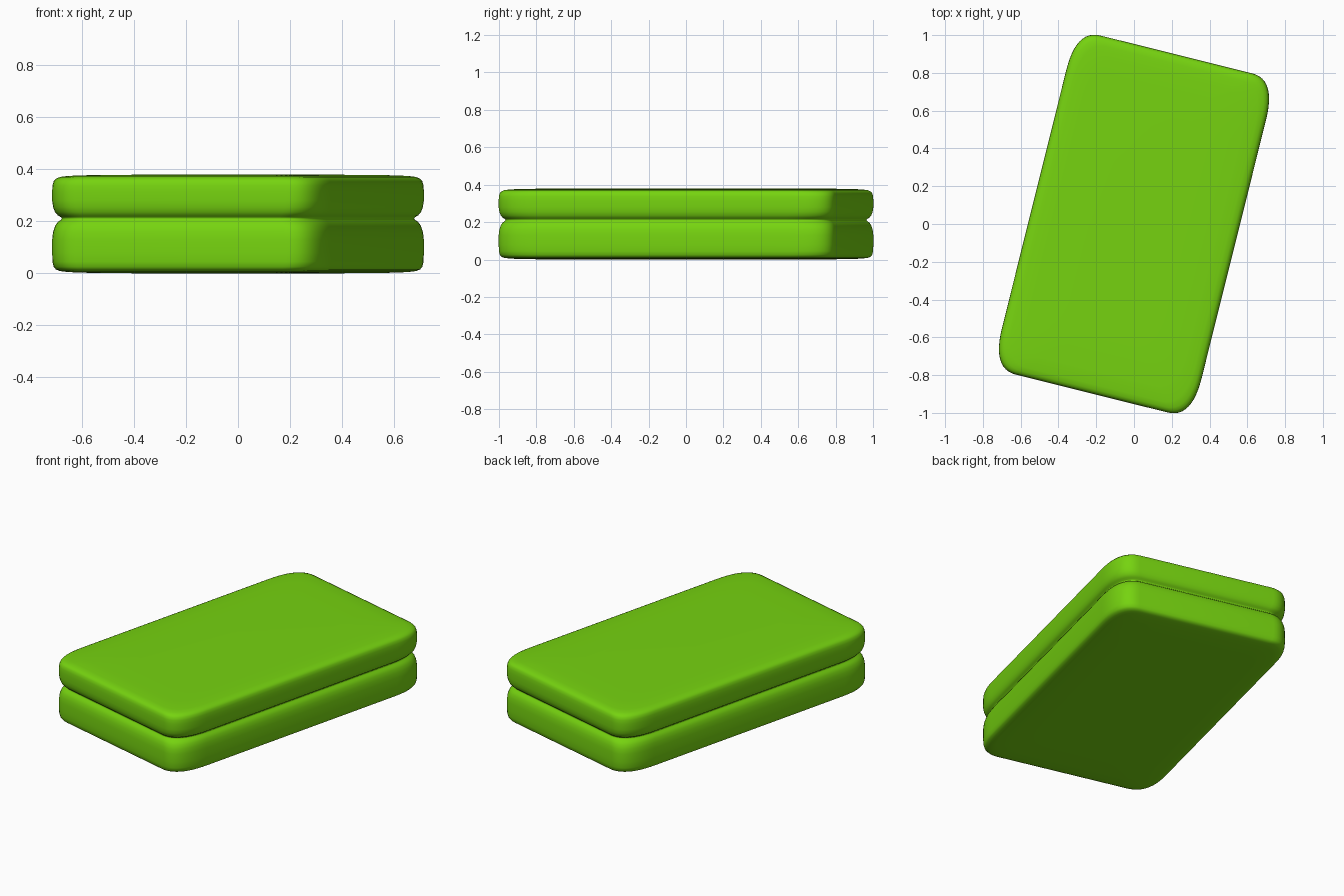
import bpy, bmesh
from math import radians
from mathutils import Matrix

if "Cube" in bpy.data.objects:
    bpy.data.objects.remove(bpy.data.objects["Cube"])

W, L = 0.545, 0.925      # half width and half length
A, B = 0.13, 0.22        # corner reach along the short and long sides
STEPS = 12


def outline(inset):
    """Rounded rectangle, counter-clockwise, with softly elongated corners."""
    w, l = W - inset, L - inset
    corner = []
    for i in range(STEPS + 1):
        t = i / STEPS
        corner.append((w - A * t * t, l - B * (1 - t) ** 2))
    flip = [(-x, y) for x, y in reversed(corner)]
    half = corner + flip
    return half + [(-x, -y) for x, y in half]


# Side profile: (inset, height), with a pinched groove between the two layers
profile = [
    (0.30, 0.0), (0.12, 0.002), (0.05, 0.005), (0.025, 0.009), (0.012, 0.015),
    (0.005, 0.025), (0.001, 0.045), (0.0, 0.08), (0.0, 0.13), (0.003, 0.16),
    (0.009, 0.182), (0.018, 0.198), (0.027, 0.205), (0.031, 0.211),
    (0.027, 0.217), (0.018, 0.223), (0.009, 0.236), (0.003, 0.255),
    (0.0, 0.28), (0.0, 0.315), (0.001, 0.338), (0.005, 0.355),
    (0.012, 0.364), (0.025, 0.371), (0.05, 0.375), (0.12, 0.378), (0.30, 0.38),
]

# Two-layer padded slab, lofted through the profile
bm = bmesh.new()
rings = [[bm.verts.new((x, y, z)) for x, y in outline(d)] for d, z in profile]
n = len(rings[0])
for low, high in zip(rings, rings[1:]):
    for i in range(n):
        j = (i + 1) % n
        bm.faces.new((low[i], low[j], high[j], high[i]))
bm.faces.new(list(reversed(rings[0])))
bm.faces.new(rings[-1])
for f in bm.faces:
    f.smooth = True
bm.transform(Matrix.Rotation(radians(-14), 4, 'Z'))
bmesh.ops.recalc_face_normals(bm, faces=bm.faces)

mesh = bpy.data.meshes.new("layered_slab")
bm.to_mesh(mesh)
bm.free()
slab = bpy.data.objects.new("layered_slab", mesh)
bpy.context.collection.objects.link(slab)

# Green finish
mat = bpy.data.materials.new("green")
mat.diffuse_color = (0.18, 0.65, 0.005, 1)
mat.use_nodes = True
mat.node_tree.nodes["Principled BSDF"].inputs["Base Color"].default_value = mat.diffuse_color
mesh.materials.append(mat)
